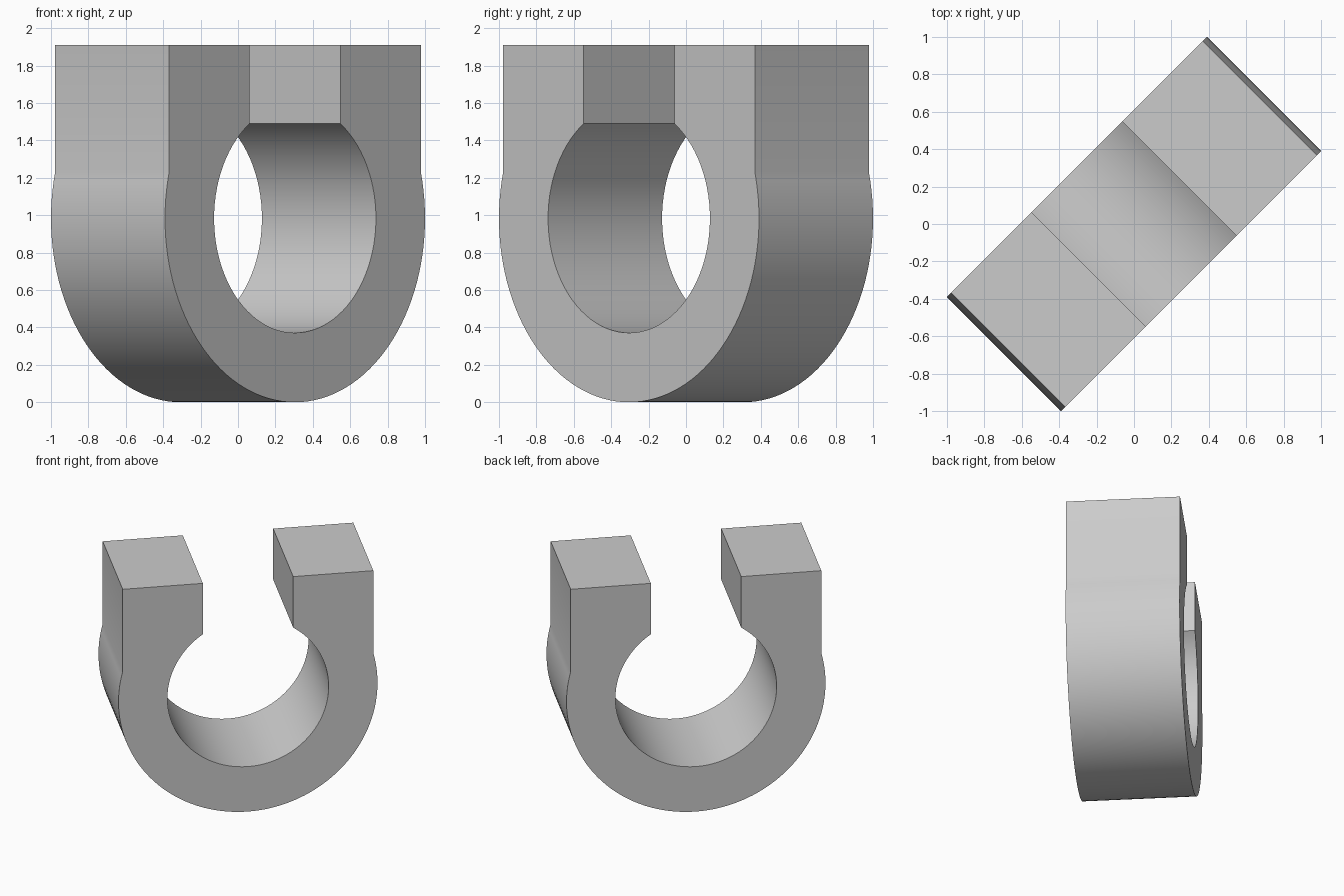
import bpy, bmesh
from math import sin, cos, asin, acos, sqrt, pi, radians
from mathutils import Matrix

cube = bpy.data.objects.get("Cube")
if cube:
    bpy.data.objects.remove(cube, do_unlink=True)

OUTER, INNER = 0.983, 0.612      # ring radii
ARM, SLOT = 0.951, 0.343         # half widths of the arms and of the slot
HALF_DEPTH, TOP = 0.431, 1.91


def arc(radius, start, end, steps):
    """Points on a circle centred above the ground by the outer radius."""
    angles = [start + (end - start) * i / steps for i in range(steps + 1)]
    return [(radius * cos(a), OUTER + radius * sin(a)) for a in angles]


# Open ring outline: outer arc below, two upright arms, inner arc back round
a_out = acos(ARM / OUTER)
a_in = acos(SLOT / INNER)
profile = arc(OUTER, -pi - a_out, a_out, 72)
profile += [(ARM, TOP), (SLOT, TOP)]
profile += arc(INNER, a_in, -pi - a_in, 72)
profile += [(-SLOT, TOP), (-ARM, TOP)]

# Extrude the outline through its depth and turn it on the ground
bm = bmesh.new()
face = bm.faces.new([bm.verts.new((x, -HALF_DEPTH, z)) for x, z in profile])
result = bmesh.ops.extrude_face_region(bm, geom=[face], use_keep_orig=True)
moved = [v for v in result["geom"] if isinstance(v, bmesh.types.BMVert)]
bmesh.ops.translate(bm, verts=moved, vec=(0, 2 * HALF_DEPTH, 0))
bmesh.ops.recalc_face_normals(bm, faces=bm.faces)
bm.transform(Matrix.Rotation(radians(45), 4, "Z"))

mesh = bpy.data.meshes.new("open_ring_clip")
bm.to_mesh(mesh)
bm.free()
clip = bpy.data.objects.new("open_ring_clip", mesh)
bpy.context.collection.objects.link(clip)

# Plain grey material
grey = bpy.data.materials.new("light_grey")
grey.use_nodes = True
colour = (0.6, 0.6, 0.6, 1)
grey.diffuse_color = colour
grey.node_tree.nodes["Principled BSDF"].inputs["Base Color"].default_value = colour
mesh.materials.append(grey)

# Smooth curves with crisp corners
bpy.ops.object.select_all(action="DESELECT")
clip.select_set(True)
bpy.context.view_layer.objects.active = clip
bpy.ops.object.shade_smooth_by_angle(angle=radians(30))
